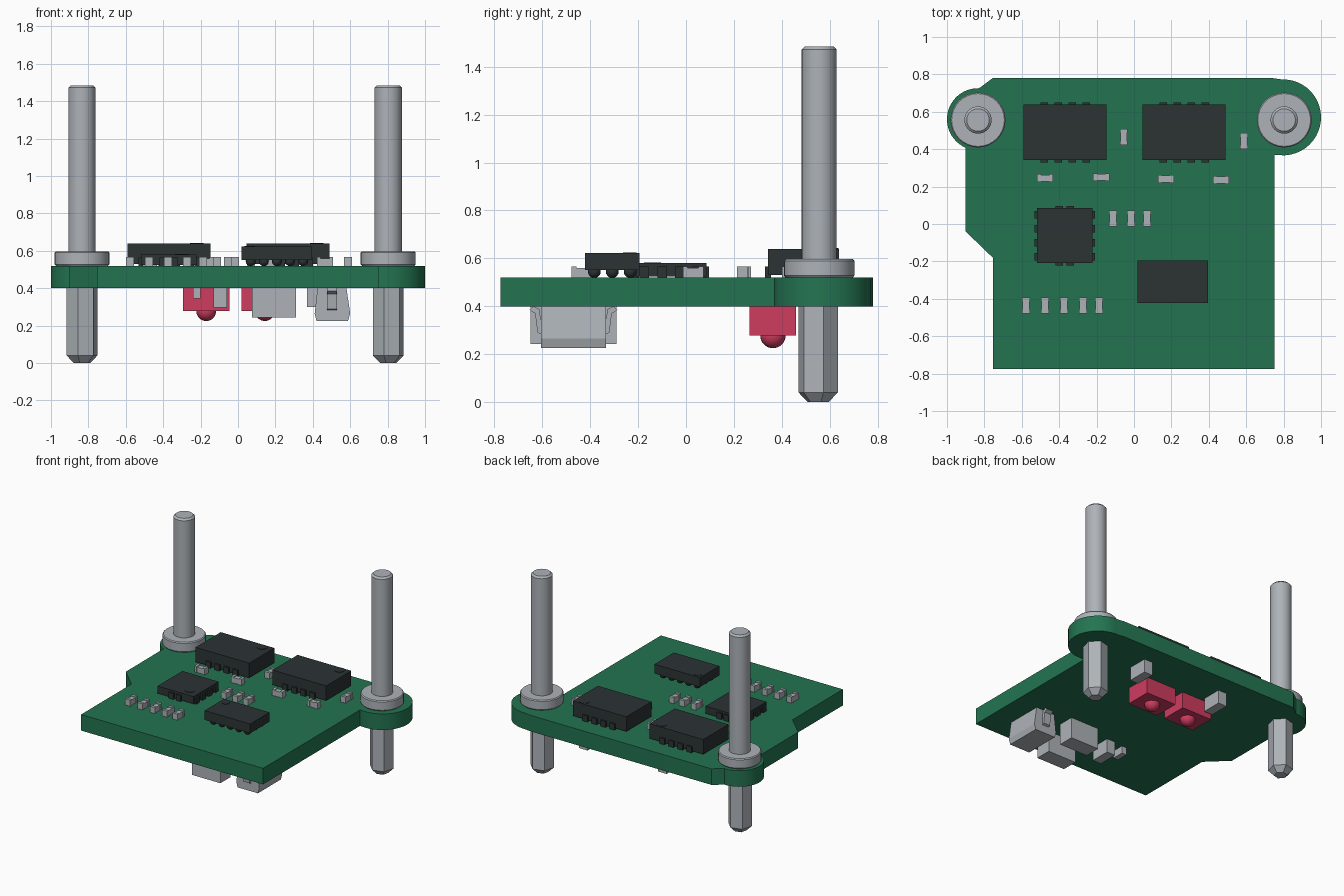
import bpy, bmesh, math
from mathutils import Vector

if bpy.data.objects.get("Cube"):
    bpy.data.objects.remove(bpy.data.objects["Cube"], do_unlink=True)


def material(name, rgb):
    m = bpy.data.materials.new(name)
    m.use_nodes = True
    m.diffuse_color = (*rgb, 1)
    m.node_tree.nodes["Principled BSDF"].inputs["Base Color"].default_value = (*rgb, 1)
    return m


GREEN = material("board green", (0.017, 0.175, 0.082))
METAL = material("light metal grey", (0.42, 0.45, 0.48))
DARK = material("chip black", (0.025, 0.033, 0.034))
PINK = material("emitter pink", (0.62, 0.045, 0.115))
TOP, BOTTOM = 0.52, 0.40


def finish(name, bm, mat, smooth=False):
    bmesh.ops.recalc_face_normals(bm, faces=bm.faces)
    mesh = bpy.data.meshes.new(name)
    bm.to_mesh(mesh)
    bm.free()
    mesh.materials.append(mat)
    ob = bpy.data.objects.new(name, mesh)
    bpy.context.collection.objects.link(ob)
    if smooth:
        bpy.ops.object.select_all(action='DESELECT')
        ob.select_set(True)
        bpy.context.view_layer.objects.active = ob
        bpy.ops.object.shade_smooth_by_angle(angle=math.radians(35))
    return ob


def add_box(bm, x, y, w, d, z0, z1):
    vs = bmesh.ops.create_cube(bm, size=1)["verts"]
    bmesh.ops.scale(bm, vec=(w, d, z1 - z0), verts=vs)
    bmesh.ops.translate(bm, vec=(x, y, (z0 + z1) / 2), verts=vs)


def add_prism(bm, pts, a, b, axis):
    """Extrude a 2D outline from a to b along the given axis."""
    def place(p, h):
        v = list(p)
        v.insert(axis, h)
        return v
    face = bm.faces.new([bm.verts.new(place(p, a)) for p in pts])
    ext = bmesh.ops.extrude_face_region(bm, geom=[face])["geom"]
    verts = [e for e in ext if isinstance(e, bmesh.types.BMVert)]
    bmesh.ops.translate(bm, vec=place((0, 0), b - a), verts=verts)


def circle(x, y, r, start=0, end=360, n=24):
    span = math.radians(end - start)
    closed = end - start == 360
    angles = [math.radians(start) + span * i / (n if closed else n - 1) for i in range(n)]
    return [(x + r * math.cos(a), y + r * math.sin(a)) for a in angles]


def add_lathe(bm, x, y, profile, sides, turn=0):
    rings = [[bm.verts.new((*p, z)) for p in circle(x, y, r, turn, turn + 360, sides)]
             for r, z in profile]
    for low, high in zip(rings, rings[1:]):
        for i in range(sides):
            j = (i + 1) % sides
            bm.faces.new((low[i], low[j], high[j], high[i]))
    bm.faces.new(rings[0])
    bm.faces.new(rings[-1])


# Circuit board with a rounded lobe at each back corner
outline = [(-0.755, -0.775), (0.75, -0.775), (0.75, 0.37)]
outline += circle(0.797, 0.57, 0.203, -95, 92)
outline += [(0.74, 0.78), (-0.755, 0.78)]
outline += circle(-0.834, 0.56, 0.166, 88, 246)
outline += [(-0.9, -0.04), (-0.755, -0.18)]
bm = bmesh.new()
add_prism(bm, outline, BOTTOM, TOP, 2)
finish("circuit_board", bm, GREEN, True)

# Round posts with flanges, and hexagonal feet below the board
for side, x in (("left", 0.803), ("right", -0.834)):
    bm = bmesh.new()
    add_lathe(bm, x, 0.556, [(0.14, TOP), (0.147, 0.528), (0.147, 0.59), (0.141, 0.597),
                             (0.073, 0.597), (0.073, 1.472), (0.06, 1.485)], 32)
    finish(side + "_post", bm, METAL, True)
    bm = bmesh.new()
    add_lathe(bm, x, 0.552, [(0.045, 0), (0.085, 0.04), (0.085, BOTTOM + 0.02)], 6, 15)
    finish(side + "_hex_foot", bm, METAL)


# Chips: body, edge tabs and a pin-one dot
def chip(name, x, y, w, d, z0, z1, dot, dot_r, tabs_x, tabs_y):
    bm = bmesh.new()
    add_box(bm, x, y, w, d, z0, z1)
    for t in tabs_x:
        for s in (-1, 1):
            add_box(bm, x + t, y + s * d / 2, 0.04, 0.024, TOP, TOP + 0.045)
    for t in tabs_y:
        for s in (-1, 1):
            add_box(bm, x + s * w / 2, y + t, 0.024, 0.04, TOP, TOP + 0.045)
    finish(name, bm, DARK)
    bm = bmesh.new()
    add_prism(bm, circle(*dot, dot_r), z1, z1 + 0.003, 2)
    finish(name + "_dot", bm, DARK)


four = (-0.112, -0.037, 0.037, 0.112)
chip("rear_right_chip", -0.368, 0.49, 0.443, 0.296, 0.53, 0.64, (-0.22, 0.6), 0.036, four, ())
chip("rear_left_chip", 0.268, 0.49, 0.443, 0.296, 0.53, 0.64, (0.42, 0.6), 0.036, four, ())
chip("square_chip", -0.37, -0.062, 0.298, 0.294, 0.525, 0.58, (-0.3, -0.14), 0.036,
     (-0.03, 0.03), four)
chip("front_chip", 0.208, -0.308, 0.376, 0.228, 0.552, 0.622, (0.063, -0.235), 0.029, (), ())

# Solder balls under the front chip
bm = bmesh.new()
for i in range(5):
    for j in range(3):
        ball = bmesh.ops.create_uvsphere(bm, u_segments=12, v_segments=8, radius=0.027)["verts"]
        bmesh.ops.translate(bm, verts=ball,
                            vec=(0.208 + (i - 2) * 0.07, -0.308 + (j - 1) * 0.075, 0.545))
finish("front_chip_solder_balls", bm, DARK, True)


# Small passives: a slim body between two end caps
def passive(name, x, y, along_y):
    bm = bmesh.new()
    for offset, length, width, top in ((0, 0.07, 0.036, 0.56),
                                       (-0.033, 0.02, 0.042, 0.566), (0.033, 0.02, 0.042, 0.566)):
        if along_y:
            add_box(bm, x, y + offset, width, length, TOP, top)
        else:
            add_box(bm, x + offset, y, length, width, TOP, top)
    finish(name, bm, METAL)


upright = [(-0.055, 0.465), (0.588, 0.443)]
upright += [(x, 0.03) for x in (-0.112, -0.016, 0.07)]
upright += [(x, -0.435) for x in (-0.578, -0.476, -0.374, -0.273, -0.187)]
sideways = [(-0.475, 0.245), (-0.175, 0.25), (0.17, 0.24), (0.465, 0.235)]
for i, (x, y) in enumerate(upright):
    passive(f"upright_passive_{i + 1}", x, y, True)
for i, (x, y) in enumerate(sideways):
    passive(f"sideways_passive_{i + 1}", x, y, False)

# Emitters with domed lenses under the board
for side, x in (("right", -0.17), ("left", 0.144)):
    bm = bmesh.new()
    add_box(bm, x, 0.363, 0.25, 0.194, 0.278, BOTTOM)
    finish(side + "_emitter", bm, PINK)
    bm = bmesh.new()
    lens = bmesh.ops.create_uvsphere(bm, u_segments=24, v_segments=16, radius=0.053)["verts"]
    bmesh.ops.translate(bm, verts=lens, vec=(x, 0.363, 0.278))
    finish(side + "_emitter_lens", bm, PINK, True)

# Plain blocks under the board: x, y, width, depth, bottom
blocks = {"rear_left_block": (0.405, 0.56, 0.07, 0.15, 0.3),
          "rear_right_block": (-0.25, 0.56, 0.07, 0.15, 0.3),
          "middle_block": (-0.095, -0.43, 0.07, 0.15, 0.297),
          "tiny_block": (-0.22, -0.41, 0.04, 0.09, 0.345),
          "tall_block_back": (0.192, -0.35, 0.235, 0.12, 0.243),
          "tall_block_front": (0.192, -0.59, 0.235, 0.12, 0.243)}
for name, (x, y, w, d, z) in blocks.items():
    bm = bmesh.new()
    add_box(bm, x, y, w, d, z, BOTTOM)
    finish(name, bm, METAL)

# Moulded component with a bent lead at each end
bm = bmesh.new()
add_prism(bm, [(0.425, BOTTOM), (0.58, BOTTOM), (0.6, 0.265), (0.588, 0.225),
               (0.42, 0.225), (0.41, 0.265)], -0.605, -0.335, 1)
finish("moulded_component", bm, METAL)
path = [(-0.185, 0.385), (-0.16, 0.37), (-0.15, 0.29), (-0.12, 0.275)]
thick = Vector((0.018, 0.018))
lead = path + [tuple(Vector(p) + thick) for p in reversed(path)]
for end, s in (("front", 1), ("back", -1)):
    bm = bmesh.new()
    add_prism(bm, [(-0.47 + s * y, min(z, BOTTOM)) for y, z in lead], 0.475, 0.53, 0)
    finish(end + "_bent_lead", bm, METAL)
